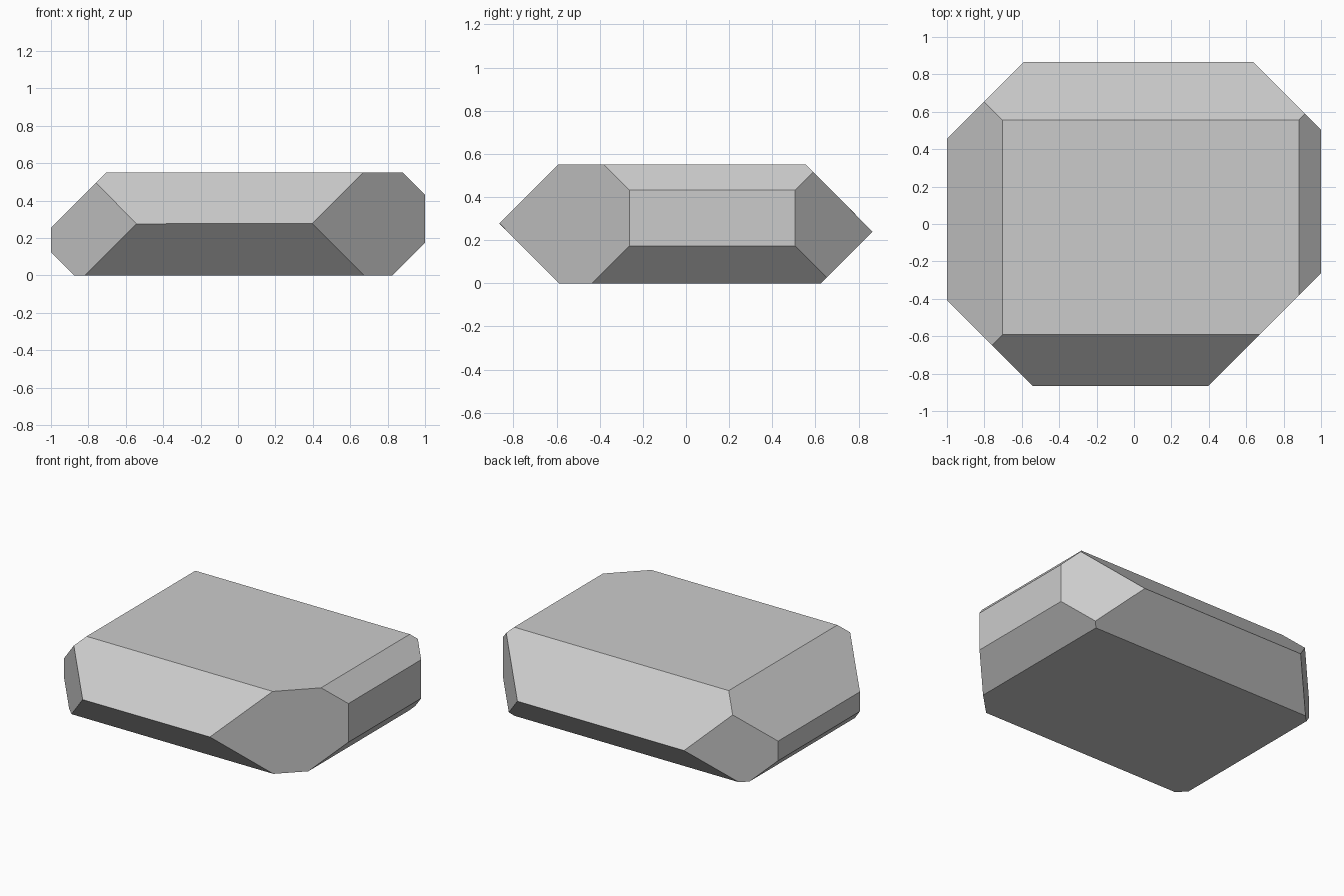
import bpy, bmesh
from mathutils import Vector

if "Cube" in bpy.data.objects:
    bpy.data.objects.remove(bpy.data.objects["Cube"])

# Block of overall size 2 x 1.73 x 0.55, standing on z = 0
HALF_X, HALF_Y, HEIGHT = 1.0, 0.865, 0.551

# 45-degree edge chamfers: (normal direction, limit of direction . point)
CHAMFERS = [
    ((1, 1, 0), 1.505), ((1, -1, 0), 1.263), ((-1, 1, 0), 1.456), ((-1, -1, 0), 1.407),
    ((1, 0, 1), 1.432), ((1, 0, -1), 0.826), ((-1, 0, 1), 1.255), ((-1, 0, -1), 0.876),
    ((0, 1, 1), 1.106), ((0, 1, -1), 0.626), ((0, -1, 1), 1.143), ((0, -1, -1), 0.589),
]

# Starting block
bm = bmesh.new()
bmesh.ops.create_cube(bm, size=1)
for v in bm.verts:
    v.co = Vector((v.co.x * 2 * HALF_X, v.co.y * 2 * HALF_Y, (v.co.z + 0.5) * HEIGHT))

# Slice each chamfer and cap the cut
for direction, limit in CHAMFERS:
    n = Vector(direction)
    geom = bm.verts[:] + bm.edges[:] + bm.faces[:]
    cut = bmesh.ops.bisect_plane(bm, geom=geom, dist=1e-5, plane_co=n * (limit / n.length_squared),
                                 plane_no=n, clear_outer=True)
    edges = [e for e in cut["geom_cut"] if isinstance(e, bmesh.types.BMEdge)]
    bmesh.ops.contextual_create(bm, geom=edges)

# Merge the sliver left at the front and back ridges, keep faces flat
bmesh.ops.remove_doubles(bm, verts=bm.verts, dist=0.003)
bmesh.ops.recalc_face_normals(bm, faces=bm.faces)

mesh = bpy.data.meshes.new("chamfered_block")
bm.to_mesh(mesh)
bm.free()
block = bpy.data.objects.new("chamfered_block", mesh)
bpy.context.collection.objects.link(block)
